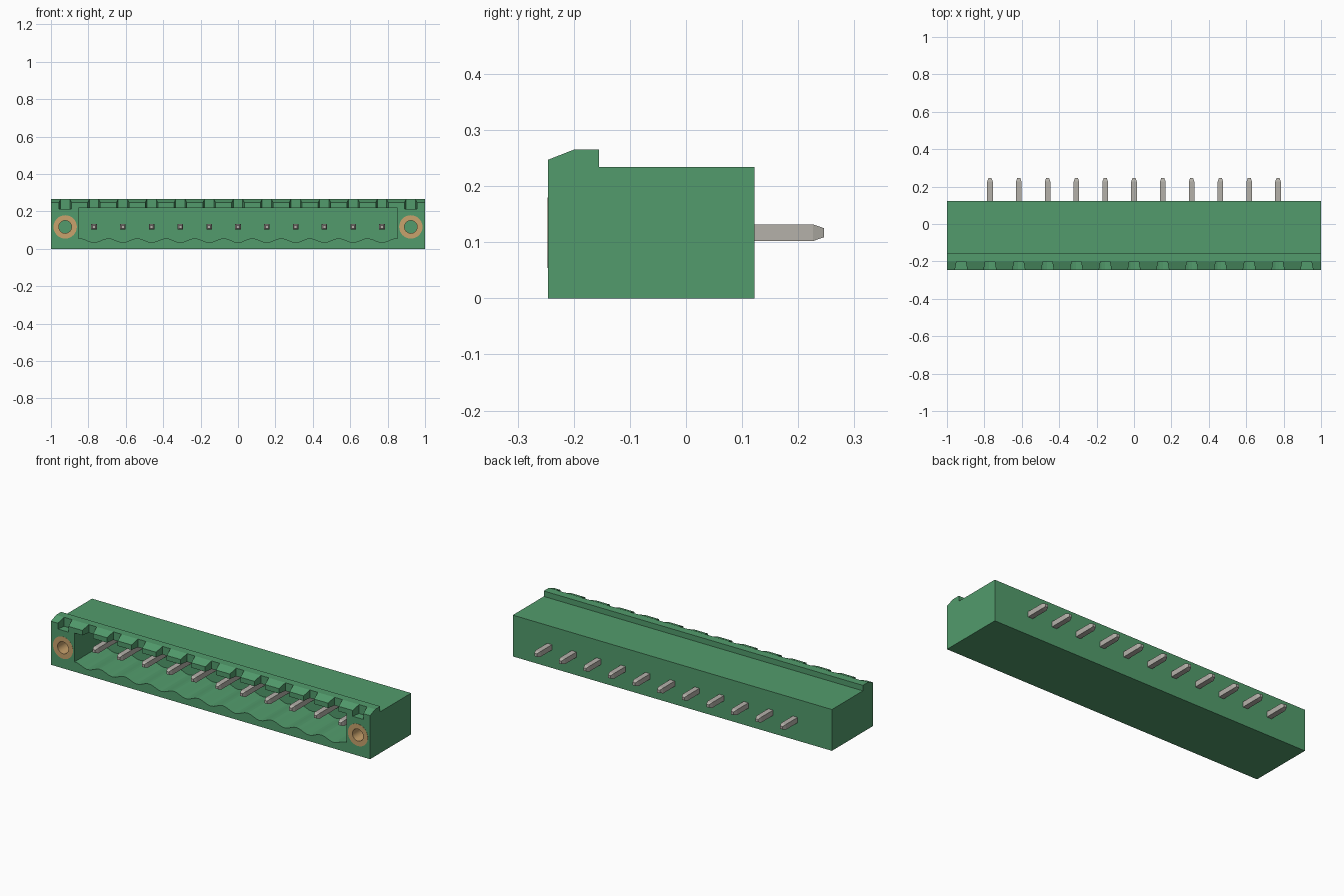
import bpy, bmesh, math
from mathutils import Vector

if "Cube" in bpy.data.objects:
    bpy.data.objects.remove(bpy.data.objects["Cube"], do_unlink=True)

PITCH, PINS = 0.154, 11
FRONT, BACK, AXIS_Z = -0.246, 0.122, 0.117
pin_x = [(i - (PINS - 1) / 2) * PITCH for i in range(PINS)]
flange_x = 6 * PITCH


def material(name, rgb):
    m = bpy.data.materials.new(name)
    m.use_nodes = True
    m.diffuse_color = (*rgb, 1)
    m.node_tree.nodes["Principled BSDF"].inputs["Base Color"].default_value = (*rgb, 1)
    return m


green = material("green plastic", (0.085, 0.33, 0.15))
metal = material("tin grey", (0.46, 0.44, 0.40))
brass = material("brass", (0.58, 0.36, 0.15))


def add_object(name, bm, mat):
    bmesh.ops.recalc_face_normals(bm, faces=bm.faces)
    mesh = bpy.data.meshes.new(name)
    bm.to_mesh(mesh)
    bm.free()
    mesh.materials.append(mat)
    obj = bpy.data.objects.new(name, mesh)
    bpy.context.collection.objects.link(obj)
    return obj


def loft(bm, rings):
    """Skin a closed, capped solid through rings of equal length."""
    loops = [[bm.verts.new(p) for p in ring] for ring in rings]
    n = len(loops[0])
    for a, b in zip(loops, loops[1:]):
        for i in range(n):
            j = (i + 1) % n
            bm.faces.new((a[i], a[j], b[j], b[i]))
    bm.faces.new(loops[0])
    bm.faces.new(loops[-1])


def circle(x, y, r, n=32):
    return [(x + r * math.cos(math.tau * i / n), y, AXIS_Z + r * math.sin(math.tau * i / n))
            for i in range(n)]


def cut(target, bm):
    cutter = add_object("cutter", bm, green)
    cutter.hide_render = True
    mod = target.modifiers.new("cut", "BOOLEAN")
    mod.operation, mod.solver, mod.object = "DIFFERENCE", "EXACT", cutter
    bpy.context.view_layer.objects.active = target
    bpy.ops.object.modifier_apply(modifier=mod.name)
    bpy.data.objects.remove(cutter, do_unlink=True)


# Housing: side profile with raised front lip, swept across the width
profile = [(FRONT, 0), (BACK, 0), (BACK, 0.234), (-0.155, 0.234),
           (-0.155, 0.265), (-0.2, 0.265), (FRONT, 0.247)]
bm = bmesh.new()
loft(bm, [[(x, y, z) for y, z in profile] for x in (-1, 1)])
housing = add_object("housing", bm, green)

# Socket: rectangular opening with a scalloped floor under each pin
half, steps = 0.853, PINS * 8
outline = [(half, 0.219), (-half, 0.219)]
for i in range(steps + 1):
    x = (i / steps * 2 - 1) * half
    outline.append((x, 0.045 - 0.011 * math.cos(math.tau * x / PITCH)))
bm = bmesh.new()
loft(bm, [[(x, y, z) for x, z in outline] for y in (FRONT - 0.05, 0.0)])
cut(housing, bm)

# Keying notches along the lip, widening toward the front
bm = bmesh.new()
for x in [-flange_x] + pin_x + [flange_x]:
    plan = [(-0.025, -0.2), (0.025, -0.2), (0.036, -0.26), (-0.036, -0.26)]
    loft(bm, [[(x + dx, y, z) for dx, y in plan] for z in (0.214, 0.3)])
cut(housing, bm)

# Flange bores
bm = bmesh.new()
for x in (-flange_x, flange_x):
    loft(bm, [circle(x, FRONT - 0.05, 0.062), circle(x, -0.05, 0.062)])
cut(housing, bm)

# Threaded brass inserts
for side, x in (("right", -flange_x), ("left", flange_x)):
    bm = bmesh.new()
    rings = [circle(x, y, r) for y, r in
             ((FRONT - 0.001, 0.034), (FRONT - 0.001, 0.0625), (-0.049, 0.0625), (-0.049, 0.034))]
    loops = [[bm.verts.new(p) for p in ring] for ring in rings]
    for k in range(4):
        a, b = loops[k], loops[(k + 1) % 4]
        for i in range(len(a)):
            j = (i + 1) % len(a)
            bm.faces.new((a[i], a[j], b[j], b[i]))
    insert = add_object(side + "_insert", bm, brass)
    for other in bpy.context.selected_objects:
        other.select_set(False)
    insert.select_set(True)
    bpy.context.view_layer.objects.active = insert
    bpy.ops.object.shade_smooth_by_angle()

# Square contact pins with tapered ends
stations = ((-0.19, 0.008), (-0.172, 0.015), (0.226, 0.015), (0.246, 0.008))
for n, x in enumerate(pin_x):
    bm = bmesh.new()
    loft(bm, [[(x + sx * h, y, AXIS_Z + sz * h)
               for sx, sz in ((-1, -1), (1, -1), (1, 1), (-1, 1))] for y, h in stations])
    add_object("contact_pin_%d" % (n + 1), bm, metal)
